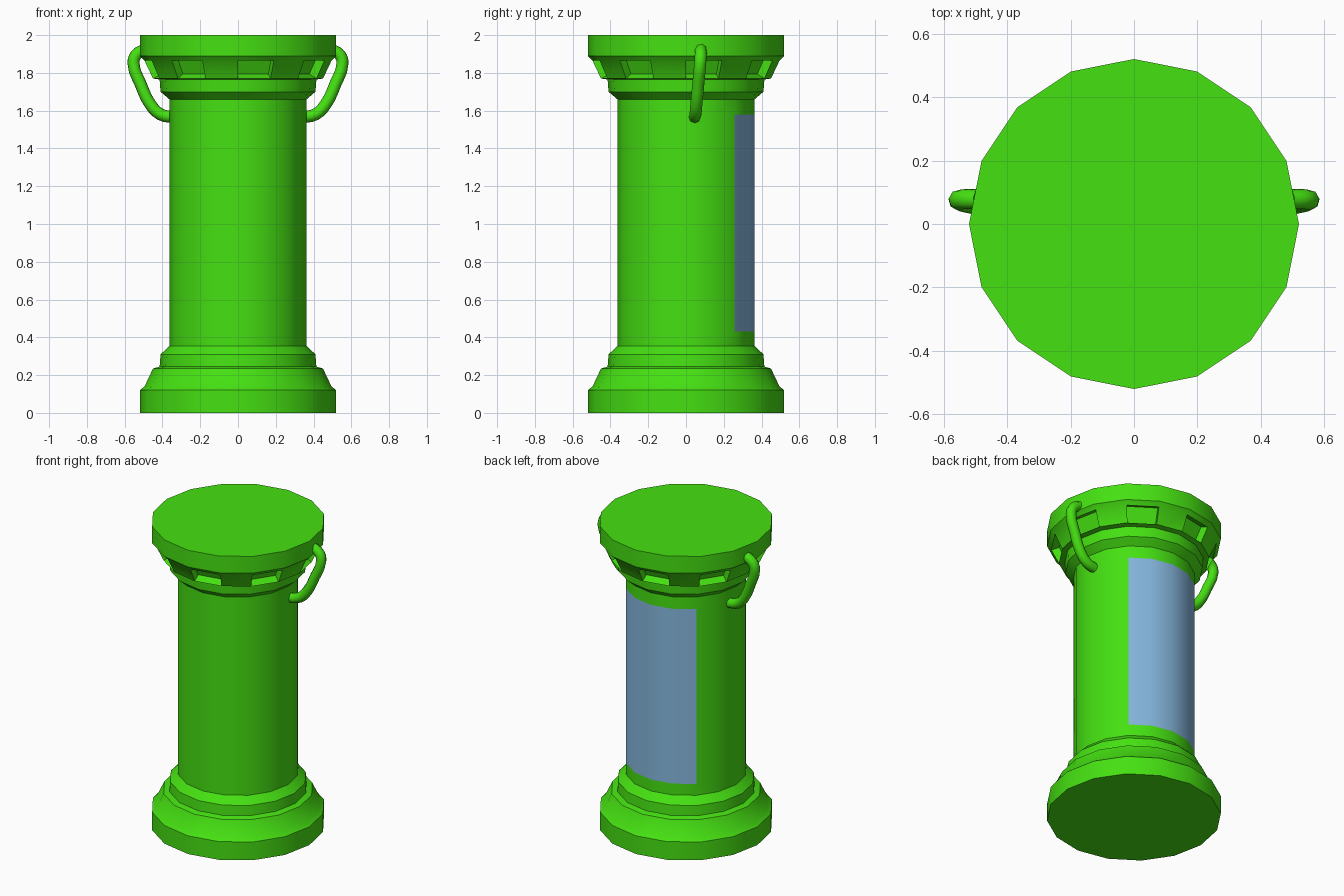
import bpy, bmesh, math

if "Cube" in bpy.data.objects:
    bpy.data.objects.remove(bpy.data.objects["Cube"])

SIDES = 16


def material(name, rgb):
    m = bpy.data.materials.new(name)
    m.diffuse_color = (*rgb, 1)
    m.use_nodes = True
    m.node_tree.nodes["Principled BSDF"].inputs["Base Color"].default_value = m.diffuse_color
    return m


green = material("green_paint", (0.06, 0.75, 0.006))
blue = material("blue_glass", (0.24, 0.48, 0.74))


def finish(obj, mat, angle=40):
    obj.data.materials.append(mat)
    bpy.ops.object.select_all(action='DESELECT')
    obj.select_set(True)
    bpy.context.view_layer.objects.active = obj
    bpy.ops.object.shade_smooth_by_angle(angle=math.radians(angle))


def lathe(name, profile, mat, keep, steps=range(SIDES), caps=False, edit=None):
    """Revolve (radius, z) points; keep(side, band) says which faces exist."""
    bm = bmesh.new()
    rings = []
    for r, z in profile:
        rings.append([bm.verts.new((r * math.cos(math.tau * i / SIDES),
                                    r * math.sin(math.tau * i / SIDES), z))
                      for i in range(SIDES)])
    grid = {}
    for b in range(len(profile) - 1):
        for i in steps:
            if keep(i, b):
                j = (i + 1) % SIDES
                grid[i, b] = bm.faces.new((rings[b][i], rings[b][j],
                                           rings[b + 1][j], rings[b + 1][i]))
    if caps:
        bm.faces.new(rings[0][::-1])
        bm.faces.new(rings[-1])
    bm.normal_update()
    if edit:
        edit(bm, grid)
    loose = [v for v in bm.verts if not v.link_faces]
    bmesh.ops.delete(bm, geom=loose, context='VERTS')
    mesh = bpy.data.meshes.new(name)
    bm.to_mesh(mesh)
    bm.free()
    obj = bpy.data.objects.new(name, mesh)
    bpy.context.collection.objects.link(obj)
    finish(obj, mat)
    return obj


# Column body: stepped base, shaft, collar and cap
profile = [(0.52, 0), (0.52, 0.12), (0.495, 0.14), (0.45, 0.235),
           (0.415, 0.245), (0.41, 0.31), (0.363, 0.355),
           (0.363, 0.43), (0.363, 1.58),
           (0.363, 1.66), (0.41, 1.70), (0.415, 1.765), (0.45, 1.77),
           (0.495, 1.865), (0.52, 1.89), (0.52, 2.0)]
WINDOW_BAND, NOTCH_BAND = 7, 12
window_sides = range(2, 6)


def cut_notches(bm, grid):
    # every other face under the cap is pushed in
    faces = [grid[i, NOTCH_BAND] for i in range(0, SIDES, 2)]
    bmesh.ops.inset_individual(bm, faces=faces, thickness=0.004, depth=-0.05)


lathe("column_body", profile, green,
      lambda i, b: not (b == WINDOW_BAND and i in window_sides),
      caps=True, edit=cut_notches)

# Curved glass panel at the back of the shaft
lathe("window", [(0.363, 0.43), (0.363, 1.58)], blue,
      lambda i, b: True, steps=window_sides)

# Side handles
handle_path = [(0.34, 0.045, 1.565), (0.41, 0.05, 1.58), (0.465, 0.055, 1.635),
               (0.515, 0.065, 1.74), (0.553, 0.075, 1.85),
               (0.54, 0.078, 1.895), (0.49, 0.078, 1.925)]
for side, label in ((1, "right"), (-1, "left")):
    curve = bpy.data.curves.new(label + "_handle_path", 'CURVE')
    curve.dimensions = '3D'
    curve.bevel_depth = 0.032
    curve.bevel_resolution = 2
    curve.resolution_u = 3
    curve.use_fill_caps = True
    spline = curve.splines.new('BEZIER')
    spline.bezier_points.add(len(handle_path) - 1)
    for p, (x, y, z) in zip(spline.bezier_points, handle_path):
        p.co = (side * x, y, z)
        p.handle_left_type = p.handle_right_type = 'AUTO'
    temp = bpy.data.objects.new("handle_curve", curve)
    bpy.context.collection.objects.link(temp)
    bpy.context.view_layer.update()
    mesh = bpy.data.meshes.new_from_object(temp)
    bpy.data.objects.remove(temp)
    handle = bpy.data.objects.new(label + "_handle", mesh)
    bpy.context.collection.objects.link(handle)
    mesh.materials.clear()
    finish(handle, green, 60)
